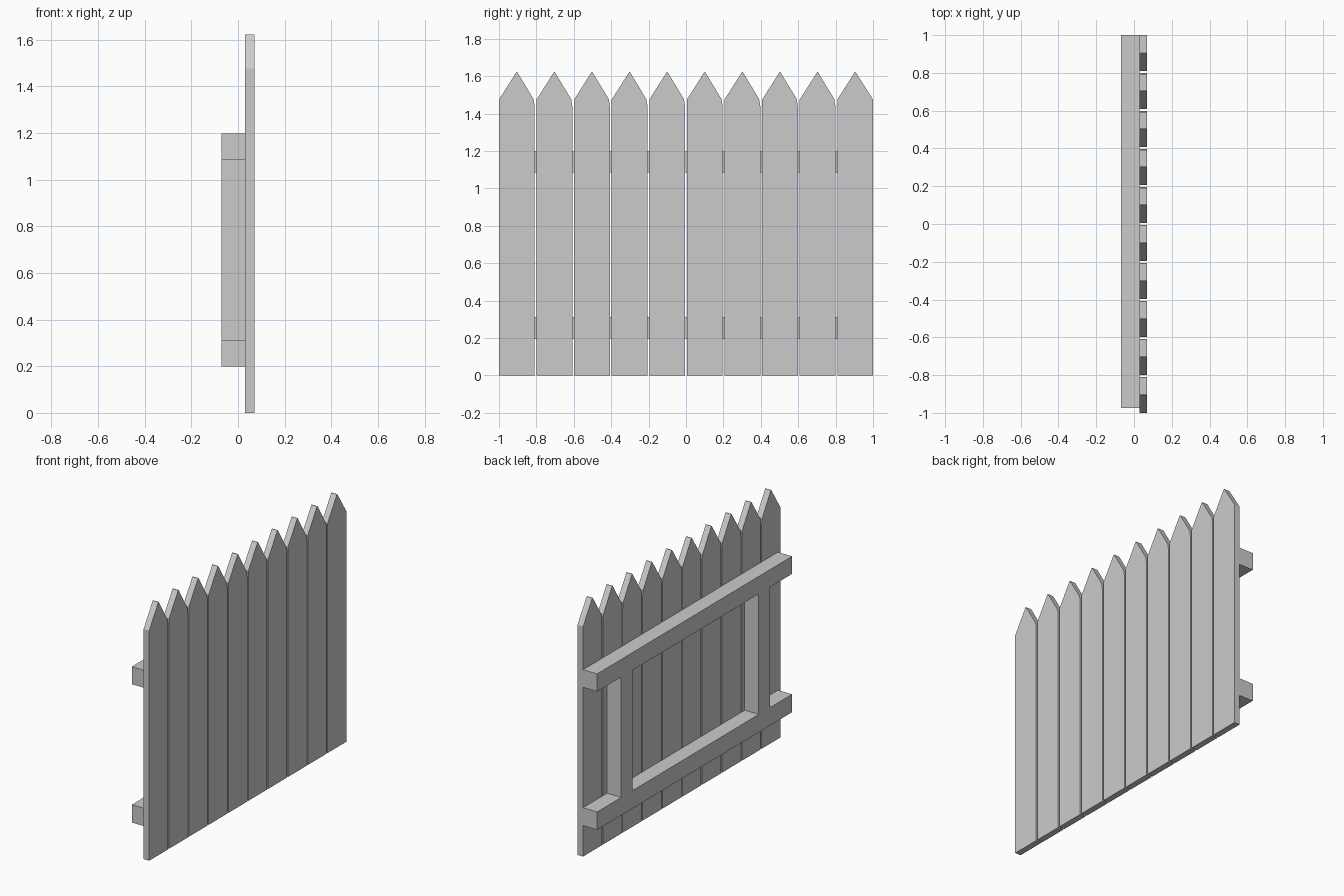
import bpy, bmesh

if "Cube" in bpy.data.objects:
    bpy.data.objects.remove(bpy.data.objects["Cube"])


def add_object(name, bm):
    bmesh.ops.recalc_face_normals(bm, faces=bm.faces[:])
    mesh = bpy.data.meshes.new(name)
    bm.to_mesh(mesh)
    bm.free()
    obj = bpy.data.objects.new(name, mesh)
    bpy.context.collection.objects.link(obj)
    return obj


def board(name, profile, x0, x1):
    """Extrude a (y, z) outline from x0 to x1."""
    bm = bmesh.new()
    face = bm.faces.new([bm.verts.new((x0, y, z)) for y, z in profile])
    out = bmesh.ops.extrude_face_region(bm, geom=[face])
    for v in out["geom"]:
        if isinstance(v, bmesh.types.BMVert):
            v.co.x = x1
    return add_object(name, bm)


def beam(name, y0, y1, z0, z1):
    return board(name, [(y0, z0), (y1, z0), (y1, z1), (y0, z1)], -0.07, 0.03)


# Pointed pickets, with a slightly softened shoulder on the inner side
COUNT, WIDTH = 10, 0.191
pitch = (2 - WIDTH) / (COUNT - 1)
for i in range(COUNT):
    y0 = -1 + i * pitch
    y1 = y0 + WIDTH
    outline = [(y0, 0), (y1, 0)]
    if i < COUNT - 1:
        outline += [(y1, 1.44), (y1 - 0.006, 1.477)]
    else:
        outline += [(y1, 1.475)]
    outline += [(y0 + WIDTH / 2 + 0.002, 1.622), (y0 + WIDTH / 2 - 0.002, 1.622),
                (y0, 1.475)]
    board(f"picket_{i + 1}", outline, 0.03, 0.07)

# Horizontal back rails
beam("lower_rail", -0.975, 1, 0.198, 0.313)
beam("upper_rail", -0.975, 1, 1.085, 1.198)

# Upright struts between the rails
beam("left_strut", 0.643, 0.756, 0.313, 1.085)
beam("right_strut", -0.75, -0.637, 0.313, 1.085)
